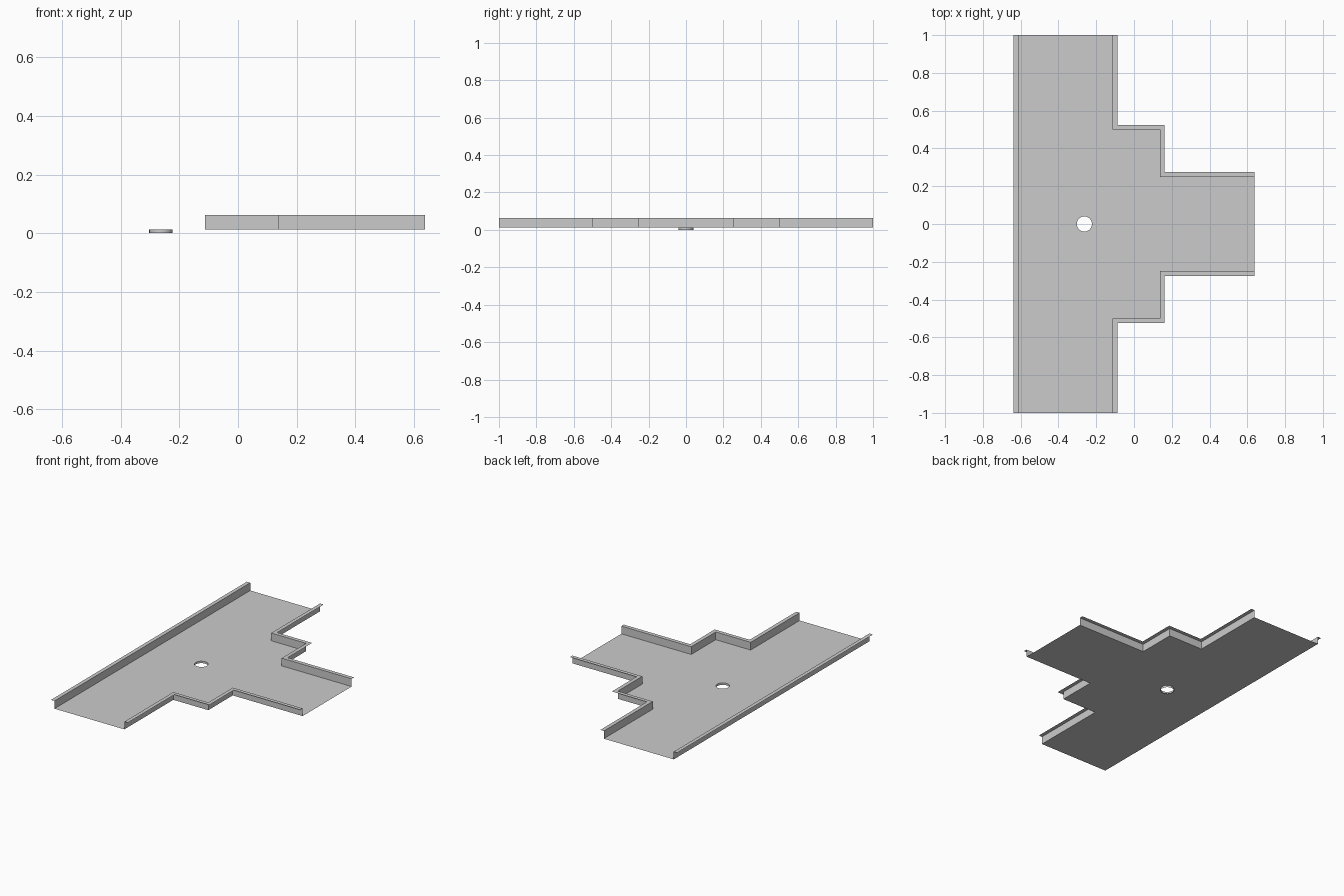
import bpy, bmesh, math

if "Cube" in bpy.data.objects:
    bpy.data.objects.remove(bpy.data.objects["Cube"])

Z0, Z1, LIP = 0.0125, 0.0625, 0.025   # floor height, rim height, flange width
HOLE_X, HOLE_R, SIDES = -0.2625, 0.04, 32

# wall path of the +y branch side, and of the straight back side
branch = [(-0.1125, 1), (-0.1125, 0.5), (0.1375, 0.5), (0.1375, 0.25), (0.6375, 0.25)]
back = [(-0.6125, -1), (-0.6125, 1)]


def finish(name, bm):
    me = bpy.data.meshes.new(name)
    bm.to_mesh(me)
    bm.free()
    ob = bpy.data.objects.new(name, me)
    bpy.context.collection.objects.link(ob)
    return ob


def sheet(name, rows, closed=False):
    """Skin quads between successive rows of points."""
    bm = bmesh.new()
    vs = [[bm.verts.new(p) for p in r] for r in rows]
    n = len(rows[0])
    for a, b in zip(vs, vs[1:]):
        for i in range(n if closed else n - 1):
            j = (i + 1) % n
            bm.faces.new((a[i], a[j], b[j], b[i]))
    return finish(name, bm)


def side_rail(name, path, outer):
    """Upright wall with an outward flange along its top."""
    return sheet(name, [[(x, y, Z0) for x, y in path],
                        [(x, y, Z1) for x, y in path],
                        [(x, y, Z1) for x, y in outer]])


def circle(z):
    return [(HOLE_X + HOLE_R * math.cos(t), HOLE_R * math.sin(t), z)
            for t in (2 * math.pi * i / SIDES for i in range(SIDES))]


# floor plate with drain hole
bm = bmesh.new()
outline = back + branch + [(x, -y) for x, y in reversed(branch)]
edges = []
for loop in ([(x, y, Z0) for x, y in outline], circle(Z0)):
    vs = [bm.verts.new(p) for p in loop]
    edges += [bm.edges.new((vs[i - 1], vs[i])) for i in range(len(vs))]
bmesh.ops.triangle_fill(bm, edges=edges, use_beauty=True, normal=(0, 0, 1))
bmesh.ops.dissolve_limit(bm, angle_limit=0.01, verts=bm.verts, edges=bm.edges)
for f in bm.faces:
    if f.normal.z < 0:
        f.normal_flip()
finish("tray_floor", bm)

# straight back rail
side_rail("back_rail", back, [(x - LIP, y) for x, y in back])

# stepped branch rails, mirrored across y
outer = [(x + (LIP if i < 4 else 0), y + (LIP if i > 0 else 0))
         for i, (x, y) in enumerate(branch)]
# inner corners shift both ways; the open ends only sideways
rail = side_rail("branch_rails", branch, outer)
m = rail.modifiers.new("mirror", 'MIRROR')
m.use_axis = (False, True, False)
m.use_mirror_merge = False

# short collar under the hole
collar = sheet("hole_collar", [circle(0), circle(Z0)], closed=True)
bpy.ops.object.select_all(action='DESELECT')
collar.select_set(True)
bpy.context.view_layer.objects.active = collar
bpy.ops.object.shade_smooth_by_angle()
